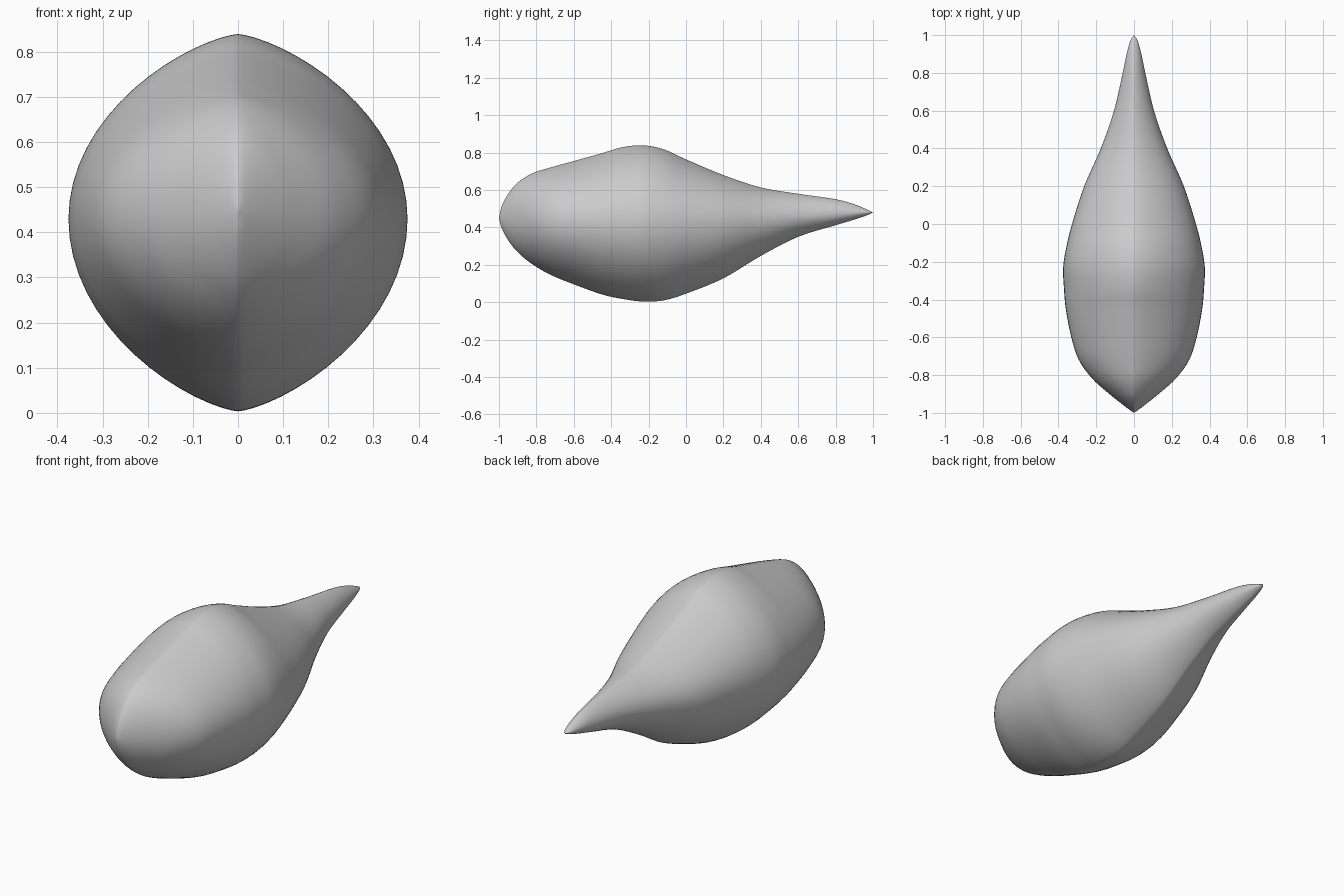
import bpy, bmesh, math
from mathutils import Vector

if "Cube" in bpy.data.objects:
    bpy.data.objects.remove(bpy.data.objects["Cube"])

# Body stations from nose to tail: y, top z, bottom z, z of widest line, half width
STATIONS = [
    (-1.00, .450, .450, .450, .000),
    (-0.985, .515, .395, .449, .022),
    (-0.95, .580, .330, .447, .068),
    (-0.90, .640, .268, .444, .130),
    (-0.82, .690, .202, .440, .220),
    (-0.72, .722, .145, .437, .292),
    (-0.60, .755, .096, .434, .332),
    (-0.45, .797, .042, .431, .361),
    (-0.34, .829, .018, .430, .371),
    (-0.23, .839, .004, .430, .375),
    (-0.12, .818, .010, .430, .358),
    (0.00, .764, .046, .430, .328),
    (0.20, .680, .128, .430, .264),
    (0.40, .614, .248, .438, .176),
    (0.60, .580, .350, .458, .106),
    (0.80, .551, .412, .472, .060),
    (0.90, .524, .442, .478, .039),
    (0.97, .495, .466, .480, .019),
    (1.00, .480, .480, .480, .000),
]
STEPS, SIDES = 5, 64


def smooth_rows(rows, steps):
    """Catmull-Rom interpolation through the station rows."""
    pts = [Vector(r) for r in rows]
    pts = [2 * pts[0] - pts[1]] + pts + [2 * pts[-1] - pts[-2]]
    out = []
    for a, b, c, d in zip(pts, pts[1:], pts[2:], pts[3:]):
        for k in range(steps):
            t = k / steps
            out.append(b + (c - a) * (t / 2)
                       + (2 * a - 5 * b + 4 * c - d) * (t * t / 2)
                       + (3 * b - a - 3 * c + d) * (t ** 3 / 2))
    return out[1:]


# Loft rounded sections with a soft ridge along the back and keel
bm = bmesh.new()
rings = []
for y, top, bottom, mid, width in smooth_rows(STATIONS, STEPS):
    ring = []
    for i in range(SIDES):
        a = 2 * math.pi * i / SIDES
        s, c = math.sin(a), math.cos(a)
        x = width * math.copysign(abs(s) ** 1.42, s)
        z = mid + c * ((top - mid) if c > 0 else (mid - bottom))
        ring.append(bm.verts.new((x, y, z)))
    rings.append(ring)
for r0, r1 in zip(rings, rings[1:]):
    for i in range(SIDES):
        j = (i + 1) % SIDES
        bm.faces.new((r0[i], r0[j], r1[j], r1[i]))

# Close nose and tail to points
for ring, end in ((rings[0], STATIONS[0]), (rings[-1], STATIONS[-1])):
    tip = bm.verts.new((0, end[0], end[3]))
    for i in range(SIDES):
        bm.faces.new((ring[i], ring[(i + 1) % SIDES], tip))
bmesh.ops.recalc_face_normals(bm, faces=bm.faces)
for f in bm.faces:
    f.smooth = True

mesh = bpy.data.meshes.new("teardrop_body")
bm.to_mesh(mesh)
bm.free()
bpy.context.collection.objects.link(bpy.data.objects.new("teardrop_body", mesh))
